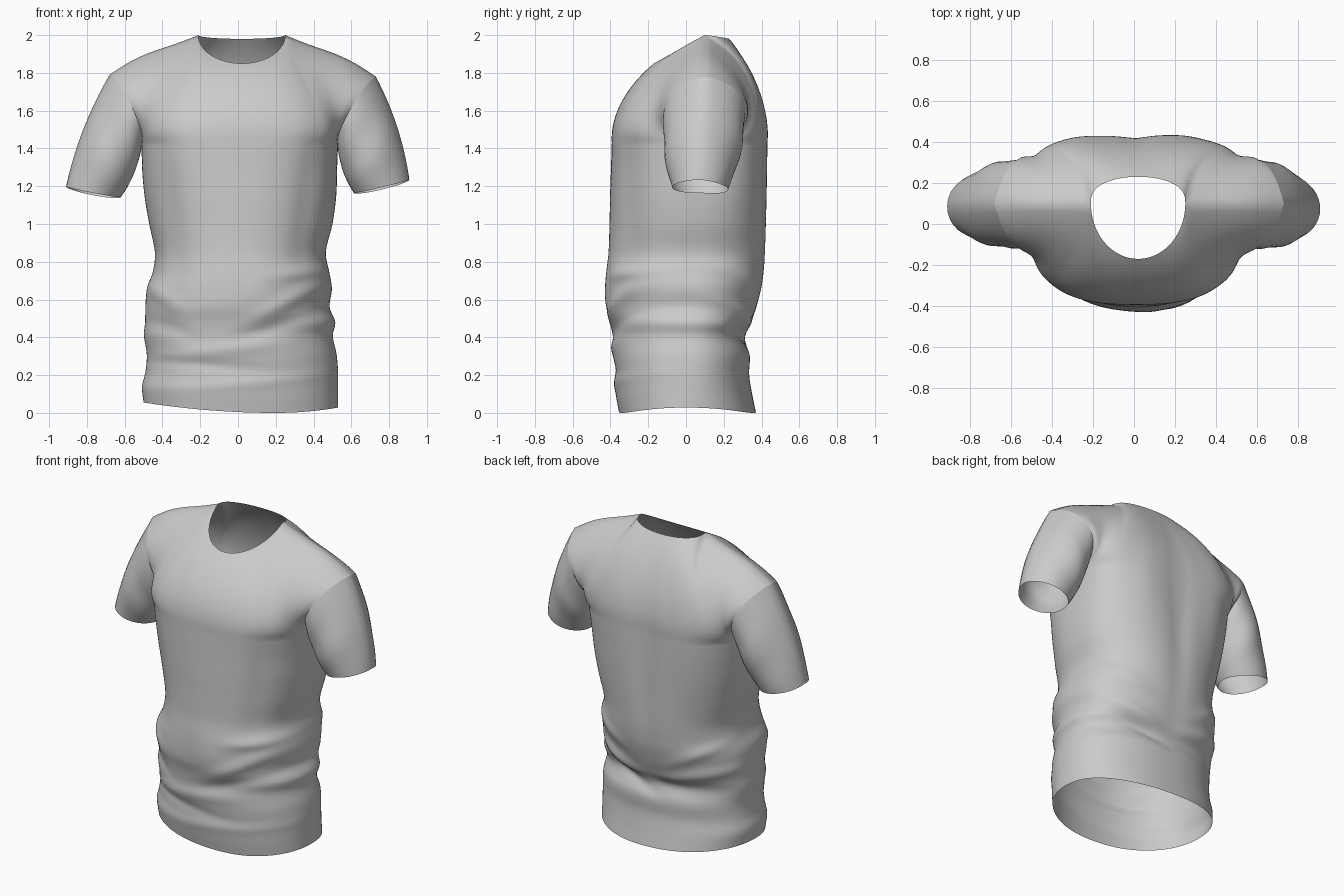
import bpy, bmesh
from math import sin, cos, pi, exp, hypot
from mathutils import Vector as V

if "Cube" in bpy.data.objects:
    bpy.data.objects.remove(bpy.data.objects["Cube"])

M, K, ROWS = 64, 18, 84          # half-ring columns, yoke rows, torso rows
TOP = 1.43                       # armpit height

# torso sections: z, left x, right x, front y, back y, squareness
SECTIONS = [
    (0.00, -.500, .530, -.355, .370, 2.2), (0.10, -.508, .530, -.372, .350, 2.2),
    (0.20, -.490, .530, -.375, .335, 2.2), (0.31, -.483, .522, -.385, .338, 2.2),
    (0.41, -.498, .502, -.388, .308, 2.2), (0.48, -.492, .515, -.400, .345, 2.2),
    (0.56, -.490, .485, -.418, .375, 2.2), (0.66, -.482, .497, -.422, .402, 2.2),
    (0.75, -.450, .482, -.420, .415, 2.2), (0.85, -.440, .465, -.410, .422, 2.2),
    (1.00, -.470, .500, -.405, .426, 2.2), (1.15, -.495, .520, -.402, .428, 2.3),
    (1.30, -.508, .525, -.397, .428, 2.5), (1.43, -.510, .530, -.393, .428, 2.75)]

# cloth folds: side (-1 front, 1 back), x, z, slope, reach, width, height
FOLDS = [
    (-1, .24, .58, .50, .18, .045, .017), (-1, .24, .47, .30, .20, .035, -.012),
    (-1, .33, .74, .10, .14, .035, .015), (-1, -.40, .62, -.6, .10, .05, .012),
    (-1, -.34, .44, -.3, .11, .04, -.010), (-1, -.05, .34, .12, .35, .04, .011),
    (-1, -.15, .25, -.08, .30, .03, -.009), (-1, .10, .16, .10, .40, .035, .008),
    (-1, .10, .63, 0, .13, .10, .010),
    (-1, .36, 1.12, 3.0, .07, .30, -.009), (-1, -.36, 1.12, -3.0, .07, .30, -.009),
    (1, .28, .52, .40, .22, .040, .020), (1, .25, .43, .35, .22, .03, -.016),
    (1, -.25, .50, -.25, .24, .04, .016), (1, -.30, .66, -.5, .16, .04, .012),
    (1, .33, .70, .5, .15, .04, .012), (1, 0, 1.2, 0, .07, .55, -.016),
    (1, .23, 1.4, 0, .10, .40, .009), (1, -.28, 1.4, 0, .10, .40, .009)]


def section(z):
    """Smoothly interpolated torso section at height z."""
    i = max(k for k in range(len(SECTIONS) - 1) if SECTIONS[k][0] <= z + 1e-6)
    a, b = SECTIONS[i], SECTIONS[i + 1]
    p, q = SECTIONS[max(i - 1, 0)], SECTIONS[min(i + 2, len(SECTIONS) - 1)]
    h = b[0] - a[0]
    t = (z - a[0]) / h
    out = []
    for c in range(1, 6):
        ma, mb = (b[c] - p[c]) / (b[0] - p[0]) * h, (q[c] - a[c]) / (q[0] - a[0]) * h
        out.append((2*t**3 - 3*t*t + 1) * a[c] + (t**3 - 2*t*t + t) * ma
                   + (3*t*t - 2*t**3) * b[c] + (t**3 - t*t) * mb)
    return out


def torso_point(z, t, side):
    """t runs from the right side seam (0) to the left side seam (1)."""
    xl, xr, yf, yb, n = section(z)
    if side > 0:
        n += .5 * max(0, min(1, (z - .6) / .8))      # squarer upper back
    cx, hx, cy = (xl + xr) / 2, (xr - xl) / 2, .07 * z / TOP
    c, s = cos(pi * t), max(sin(pi * t), 0)
    x = cx + hx * (1 if c > 0 else -1) * abs(c) ** (2 / n)
    y = cy + ((yb - cy) if side > 0 else (yf - cy)) * s ** (2 / n)
    d = sum(f[6] * exp(-((z - f[2] - f[3] * (x - f[1])) / f[5]) ** 2
                       - ((x - f[1]) / f[4]) ** 2) for f in FOLDS if f[0] == side)
    r = hypot(x, y - cy)
    d *= min(1, s * 2.5)
    u = (x - .2) / (.7 if x < .2 else .33)           # tilted hem
    hem = max(0, 1 - z / .3) * (.055 if x < .2 else .028) * u * u
    return V((x + d * x / r, y + d * (y - cy) / r, z + hem))


TIP = {1: V((.73, .10, 1.78)), -1: V((-.68, .10, 1.79))}
NECK = {1: V((.25, .10, 2.0)), -1: V((-.21, .10, 2.0))}


def yoke_top(t, side):
    """Shoulder seam, neckline, shoulder seam."""
    if t < .25 or t > .75:
        e = 1 if t < .25 else -1
        k = (t if e > 0 else 1 - t) * 4
        p = TIP[e].lerp(NECK[e], k)
        p.z += .020 * sin(pi * k) + .007 * sin(2 * pi * k)
        return p
    a = (t - .25) * 2 * pi
    s = max(sin(a), 0)
    if side < 0:
        return V((.02 + .23 * cos(a), .1 - .27 * s, 2 - .15 * s))
    return V((.02 + .23 * cos(a), .1 + .13 * s ** .75, 2 - .02 * s))


def soft_top(t, side):
    """Top edge with the neck corners averaged out, fading at the tips."""
    r = min(.12, t, 1 - t)
    w = (1, 2, 3, 4, 3, 2, 1)
    return sum((yoke_top(t + r * (i - 3) / 3, side) * w[i] for i in range(7)), V()) / 16


def yoke_point(v, t, side):
    p0, p3 = torso_point(TOP, t, side), yoke_top(t, side)
    e = 1 if t < .5 else -1
    w = abs(1 - 2 * t) ** 3
    s = max(sin(pi * t), 0)
    arch = 4 * s * s * (1 - s * s)                   # fuller between neck and armhole
    if side < 0:
        a, b = V((.08 * e * arch, -.01, .17)), V((0, -.14 - .08 * arch, -.05 - .06 * s))
        ea, eb = V((-.03 * e, -.25, .02)), V((-.08 * e, -.29, -.04))
    else:
        a, b = V((.08 * e * arch, .02, .18)), V((0, .12 + .10 * arch, -.05 - .09 * s))
        ea, eb = V((-.03 * e, .32, .02)), V((-.07 * e, .29, -.04))
    p1 = p0 + a.lerp(ea, w)
    p2 = soft_top(t, side) + b.lerp(eb, w)
    if side < 0:                                     # keep within the chest and back depth
        p1.y = max(p1.y, -.405)
    else:
        p1.y = min(p1.y, .45)
    k = 1 - v
    return k**3 * p0 + 3*k*k*v * p1 + 3*k*v*v * p2 + v**3 * p3


def make(name, grids):
    """Join grids of points into one smooth cloth sheet."""
    bm = bmesh.new()
    for grid in grids:
        rows = [[bm.verts.new(p) for p in row] for row in grid]
        for a, b in zip(rows, rows[1:]):
            for i in range(len(a) - 1):
                bm.faces.new((a[i], a[i + 1], b[i + 1], b[i]))
    bmesh.ops.remove_doubles(bm, verts=bm.verts, dist=1e-4)
    bmesh.ops.recalc_face_normals(bm, faces=bm.faces)
    me = bpy.data.meshes.new(name)
    bm.to_mesh(me)
    bm.free()
    ob = bpy.data.objects.new(name, me)
    bpy.context.collection.objects.link(ob)
    for p in me.polygons:
        p.use_smooth = True
    return ob


# body: front and back panels, welded at side and shoulder seams
panels = []
for side in (-1, 1):
    cols = [i / M for i in range(M + 1)]
    panels.append([[torso_point(TOP * r / ROWS, t, side) for t in cols] for r in range(ROWS + 1)]
                  + [[yoke_point(r / K, t, side) for t in cols] for r in range(1, K + 1)])
make("shirt_body", panels)


# sleeves: lofted from the armhole edge to the cuff
def sleeve(name, e, centre, out):
    t = 0 if e > 0 else 1
    loop = [(yoke_point(j / K, t, -1), j / K, -1) for j in range(K + 1)]
    loop += [(yoke_point(j / K, t, 1), j / K, 1) for j in range(K - 1, -1, -1)]
    steps = 16
    grid = []
    for r in range(steps + 1):
        v = r / steps
        row = []
        for p, s, side in loop:
            c, n = -cos(pi * s), max(sin(pi * s), 0)
            q = centre + out * c + V((0, side * .148 * n, -.012 * n * (1 + side * .5)))
            mid = (p + q) / 2 + V((e * (.045 * c + .005), side * .04 * n, .01 * c))
            pt = p * (1-v)**2 + mid * 2*v*(1-v) + q * v*v
            ripple = .006 * sin(9 * v + 5 * s + side) * sin(pi * v) * n
            row.append(pt + V((0, side * ripple, 0)))
        grid.append(row)
    make(name, [grid])


sleeve("right_sleeve", 1, V((.760, .075, 1.20)), V((.147, 0, .035)))
sleeve("left_sleeve", -1, V((-.765, .085, 1.17)), V((-.145, 0, .028)))
